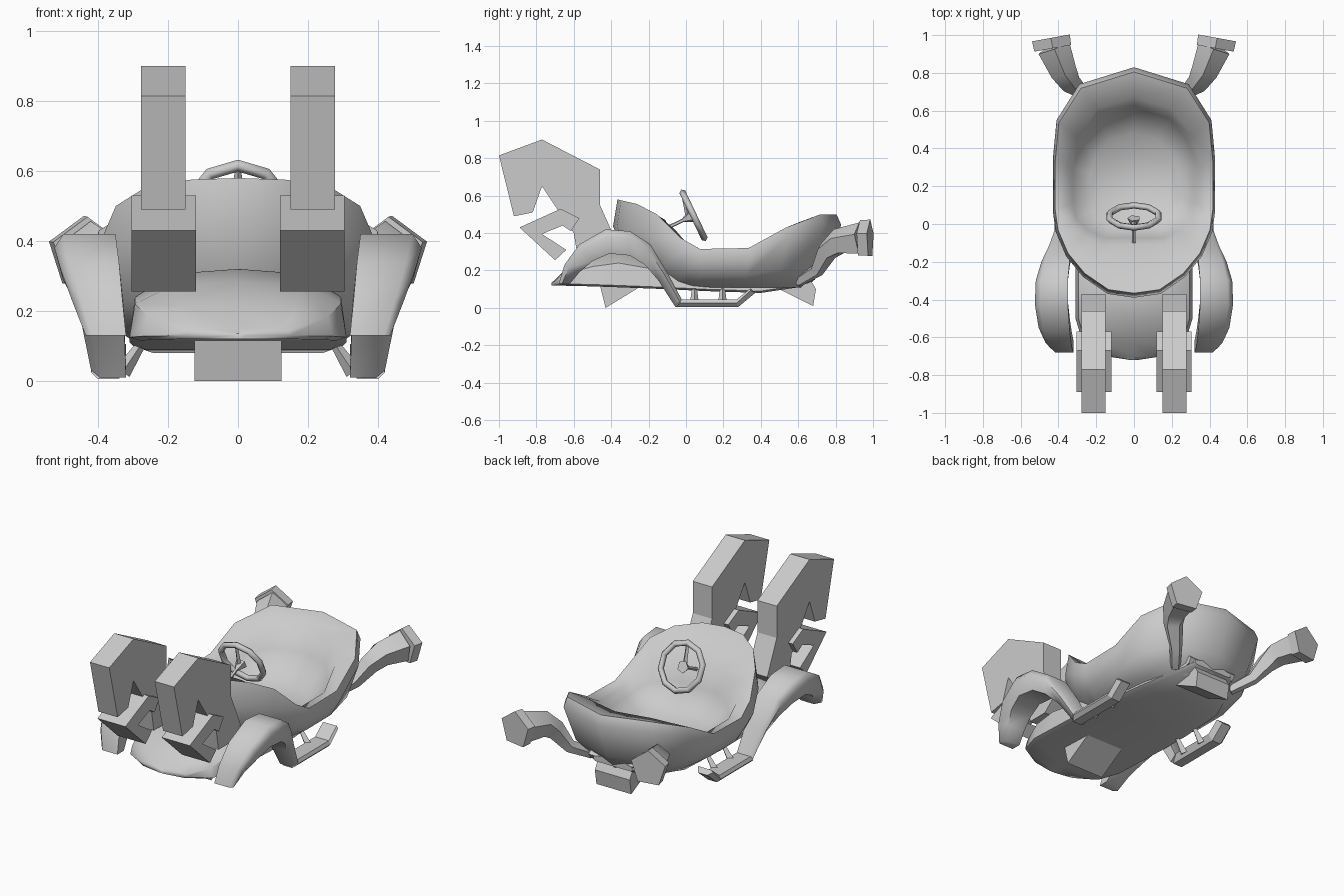
import bpy, bmesh, math
from mathutils import Vector

if "Cube" in bpy.data.objects:
    bpy.data.objects.remove(bpy.data.objects["Cube"])

grey = bpy.data.materials.new("plain_grey")
grey.use_nodes = True
COLOR = (0.6, 0.6, 0.6, 1)
grey.diffuse_color = COLOR
grey.node_tree.nodes["Principled BSDF"].inputs["Base Color"].default_value = COLOR


def finish(name, bm, smooth=0):
    bmesh.ops.remove_doubles(bm, verts=bm.verts, dist=0.0005)
    bmesh.ops.recalc_face_normals(bm, faces=bm.faces)
    me = bpy.data.meshes.new(name)
    bm.to_mesh(me)
    bm.free()
    me.materials.append(grey)
    ob = bpy.data.objects.new(name, me)
    bpy.context.collection.objects.link(ob)
    if smooth:
        bpy.ops.object.select_all(action="DESELECT")
        ob.select_set(True)
        bpy.context.view_layer.objects.active = ob
        bpy.ops.object.shade_smooth_by_angle(angle=math.radians(smooth))
    return ob


def loft(name, rings, smooth=0):
    """Skin closed rings of equal length and cap both ends."""
    bm = bmesh.new()
    rows = [[bm.verts.new(p) for p in ring] for ring in rings]
    for a, b in zip(rows, rows[1:]):
        for i in range(len(a)):
            j = (i + 1) % len(a)
            bm.faces.new((a[i], a[j], b[j], b[i]))
    bm.faces.new(rows[0])
    bm.faces.new(rows[-1])
    return finish(name, bm, smooth)


def extrude_x(name, outline, x0, x1):
    return loft(name, [[(x, y, z) for y, z in outline] for x in (x0, x1)])


def tube(name, path, sides, smooth=0, spin=0.0):
    """Round tube through (point, radius) pairs."""
    pts = [Vector(p) for p, r in path]
    rings = []
    for k, (p, r) in enumerate(path):
        d = pts[min(k + 1, len(pts) - 1)] - pts[max(k - 1, 0)]
        q = d.to_track_quat("Z", "Y")
        angles = [spin + math.tau * i / sides for i in range(sides)]
        rings.append([pts[k] + q @ Vector((r * math.cos(a), r * math.sin(a), 0)) for a in angles])
    return loft(name, rings, smooth)


def mirrored(half):
    """Complete a half outline that starts and ends on the centre line."""
    return half + [(-x, y, z) for x, y, z in half[-2:0:-1]]


# Cockpit tub: widest outline with rim height, and the inner lip
wide = [(0, -.39, .58), (.14, -.37, .575), (.27, -.28, .555), (.36, -.17, .5), (.415, -.04, .375),
        (.43, .07, .315), (.43, .34, .32), (.41, .55, .43), (.29, .74, .5), (0, .83, .5)]
lip = [(0, -.11, .47), (.09, -.11, .47), (.17, -.11, .46), (.27, -.06, .42), (.33, 0, .35),
       (.35, .1, .3), (.35, .31, .3), (.31, .47, .39), (.2, .61, .46), (0, .67, .47)]


def scaled(ring, sx, sy, height):
    return mirrored([(x * sx, .2 + (y - .2) * sy, height(y, z)) for x, y, z in ring])


loft("cockpit_tub", [
    scaled(wide, .68, .72, lambda y, z: .11),
    scaled(wide, .9, .86, lambda y, z: .11 + .3 * (z - .11)),
    scaled(wide, 1, 1, lambda y, z: .1 + (.7 if y < .5 else .86) * (z - .1)),
    scaled(wide, .97, .96, lambda y, z: z),
    mirrored(lip),
    scaled(lip, .92, .88, lambda y, z: .2 + .5 * (z - .2)),
    scaled(lip, .65, .6, lambda y, z: .2),
], 80)

# Chassis and nose: y, half width, top, bottom
sections = [(-.72, .02, .135, .13), (-.70, .15, .15, .13), (-.63, .27, .22, .128), (-.5, .31, .285, .125),
            (-.36, .31, .32, .12), (-.1, .31, .25, .11), (.1, .3, .16, .1),
            (.4, .27, .14, .09), (.6, .2, .17, .12), (.69, .13, .19, .16)]
loft("chassis_nose", [mirrored([(0, y, b - .01), (w * .9, y, b - .01), (w, y, b), (w * .95, y, b + .6 * (t - b)),
                                (w * .6, y, b + .93 * (t - b)), (0, y, t)]) for y, w, t, b in sections], 50)

# Wedges under the chassis
extrude_x("front_wedge", [(-.46, .12), (-.43, 0), (-.25, .11)], -.125, .125)
extrude_x("rear_wedge", [(.5, .1), (.68, .01), (.695, .1), (.66, .16), (.58, .16)], -.115, .115)
extrude_x("rear_slab", [(.56, .13), (.67, .15), (.69, .18), (.64, .23), (.56, .22)], -.16, .16)

# Fender arch running into the side step: outer y z, inner y z, x range
fender = [(-.68, .13, -.62, .13, .32, .435), (-.65, .23, -.57, .19, .33, .47), (-.57, .34, -.5, .25, .34, .505),
          (-.43, .42, -.41, .29, .35, .525), (-.3, .41, -.3, .28, .35, .52), (-.19, .34, -.22, .23, .34, .49),
          (-.1, .19, -.15, .15, .325, .45), (-.02, .04, -.06, .01, .32, .42)]
step = [(-.03, .045, -.06, .005), (.27, .045, .28, .005), (.345, .105, .37, .08)]
blade = [(-1, .815), (-.77, .9), (-.46, .74), (-.46, .55), (-.37, .35), (-.45, .28), (-.58, .28), (-.6, .4),
         (-.69, .53), (-.77, .65), (-.82, .51), (-.92, .49)]
bracket = [(-.89, .43), (-.67, .53), (-.57, .48), (-.615, .41), (-.66, .44), (-.77, .395), (-.64, .31), (-.7, .255)]

for side, s in (("left", 1), ("right", -1)):
    loft(side + "_fender", [[(s * a, y, z), (s * (a + .85 * (b - a)), y, z), (s * b, y * .7 + v * .3, z * .7 + w * .3),
                             (s * (b - .025), v, w), (s * a, v, w)] for y, z, v, w, a, b in fender], 60)
    loft(side + "_step", [[(s * .32, y, z), (s * .41, y, z), (s * .42, y, (z + w) / 2), (s * .4, v, w), (s * .34, v, w)]
                          for y, z, v, w in step])
    for k, y in enumerate((.045, .195)):
        tube(f"{side}_step_strut_{k + 1}", [((s * .33, y, .025), .024), ((s * .27, y, .115), .012)], 4)
    # Tall notched blade and its chevron bracket
    extrude_x(side + "_blade", blade, s * .15, s * .277)
    extrude_x(side + "_bracket", bracket, s * .12, s * .305)
    # Rear pipe with a five-sided flange
    turn = math.pi / 2
    tube(side + "_pipe", [((s * .2, .6, .14), .03), ((s * .28, .7, .2), .038), ((s * .34, .75, .3), .058),
                          ((s * .375, .81, .35), .074), ((s * .425, .935, .365), .092)], 5, 40, turn)
    tube(side + "_pipe_flange", [((s * .43, .93, .365), .104), ((s * .44, .985, .365), .107)], 5, 0, turn)

# Steering wheel, hub, spoke and column
centre = Vector((0, .04, .495))
axis = Vector((0, .9, .43)).normalized()
up = Vector((0, -.43, .9)).normalized()
right = Vector((1, 0, 0))
bm = bmesh.new()
N, M = 10, 5
grid = []
for i in range(N):
    a = math.tau * i / N
    out = right * math.sin(a) + up * math.cos(a)
    grid.append([bm.verts.new(centre + out * (.134 + .018 * math.cos(math.tau * j / M))
                              + axis * .018 * math.sin(math.tau * j / M)) for j in range(M)])
for i in range(N):
    for j in range(M):
        p, q, k = grid[i], grid[(i + 1) % N], (j + 1) % M
        bm.faces.new((p[j], q[j], q[k], p[k]))
finish("steering_wheel", bm, 80)
hub = centre - axis * .03
tube("steering_hub", [(hub - axis * .03, .012), (hub + axis * .02, .036)], 5)
tube("steering_column", [(hub - axis * .22, .01), (hub, .01)], 5)
tube("steering_spoke", [(hub, .014), (centre + up * .13, .01)], 4)
